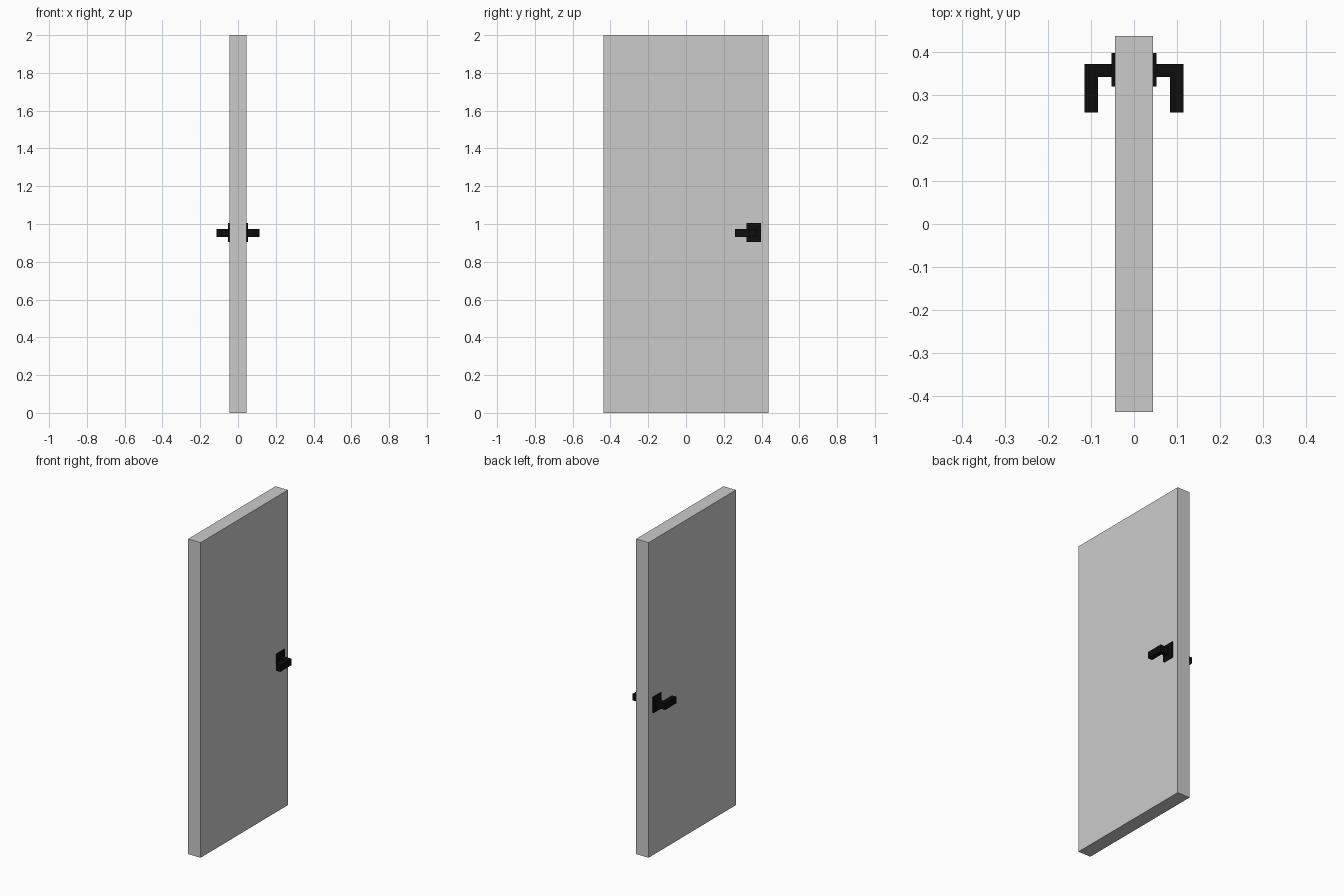
import bpy, bmesh

if "Cube" in bpy.data.objects:
    bpy.data.objects.remove(bpy.data.objects["Cube"])

black = bpy.data.materials.new("black_metal")
black.diffuse_color = (0.004, 0.004, 0.004, 1)
black.use_nodes = True
black.node_tree.nodes["Principled BSDF"].inputs["Base Color"].default_value = black.diffuse_color


def prism(name, outline, z0, z1, mat=None, mirror=False):
    """Extrude an (x, y) outline from z0 to z1, optionally mirrored in x."""
    bm = bmesh.new()
    face = bm.faces.new([bm.verts.new((x, y, z0)) for x, y in outline])
    ext = bmesh.ops.extrude_face_region(bm, geom=[face], use_keep_orig=True)
    verts = [g for g in ext["geom"] if isinstance(g, bmesh.types.BMVert)]
    bmesh.ops.translate(bm, verts=verts, vec=(0, 0, z1 - z0))
    bmesh.ops.recalc_face_normals(bm, faces=bm.faces)
    me = bpy.data.meshes.new(name)
    bm.to_mesh(me)
    bm.free()
    if mat:
        me.materials.append(mat)
    ob = bpy.data.objects.new(name, me)
    bpy.context.collection.objects.link(ob)
    if mirror:
        ob.modifiers.new("both_sides", 'MIRROR').use_axis[0] = True
    return ob


def rect(x0, x1, y0, y1):
    return [(x0, y0), (x1, y0), (x1, y1), (x0, y1)]


# Door slab
prism("door_panel", rect(-0.044, 0.044, -0.438, 0.438), 0, 2)

# Back plates on both faces
prism("handle_plate", rect(0.044, 0.052, 0.32, 0.398), 0.905, 1.005, black, True)

# L-shaped levers on both faces
lever = [(0.052, 0.343), (0.084, 0.343), (0.084, 0.26),
         (0.115, 0.26), (0.115, 0.373), (0.052, 0.373)]
prism("handle_lever", lever, 0.932, 0.973, black, True)
